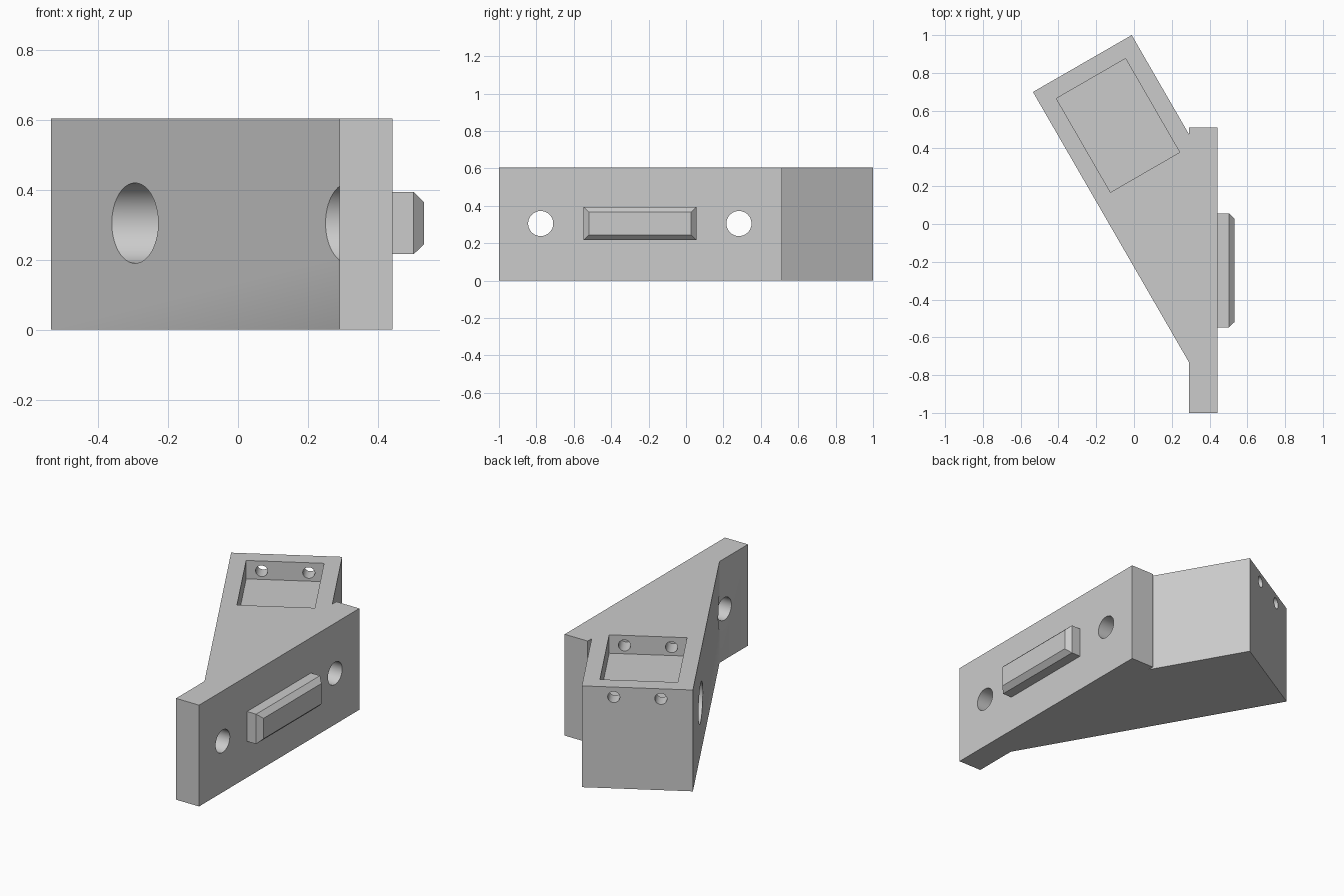
import bpy, bmesh, math
from mathutils import Vector, Matrix

if "Cube" in bpy.data.objects:
    bpy.data.objects.remove(bpy.data.objects["Cube"])

H = 0.605                      # overall height
BACK, FACE = 0.291, 0.443      # mounting plate thickness range in x
BOLT_Y, MID_Z = (-0.777, 0.283), 0.305

grey = bpy.data.materials.new("plain grey")
grey.diffuse_color = (0.6, 0.6, 0.6, 1)
grey.use_nodes = True
grey.node_tree.nodes["Principled BSDF"].inputs["Base Color"].default_value = grey.diffuse_color


def make(name, bm):
    bmesh.ops.recalc_face_normals(bm, faces=bm.faces)
    me = bpy.data.meshes.new(name)
    bm.to_mesh(me)
    bm.free()
    me.materials.append(grey)
    ob = bpy.data.objects.new(name, me)
    bpy.context.collection.objects.link(ob)
    return ob


def prism(name, pts, z0, z1):
    bm = bmesh.new()
    f = bm.faces.new([bm.verts.new((x, y, z0)) for x, y in pts])
    r = bmesh.ops.extrude_face_region(bm, geom=[f])
    top = [v for v in r["geom"] if isinstance(v, bmesh.types.BMVert)]
    bmesh.ops.translate(bm, verts=top, vec=(0, 0, z1 - z0))
    return make(name, bm)


def rod(name, a, b, r):
    a, b = Vector(a), Vector(b)
    bm = bmesh.new()
    m = Matrix.Translation((a + b) / 2) @ (b - a).to_track_quat('Z', 'Y').to_matrix().to_4x4()
    bmesh.ops.create_cone(bm, cap_ends=True, segments=64, radius1=r, radius2=r,
                          depth=(b - a).length, matrix=m)
    return make(name, bm)


# arm directions: along the arm (outwards), across the arm
along = Vector((-0.5, math.sqrt(0.75)))
across = Vector((math.sqrt(0.75), 0.5))
corner = Vector((-0.535, 0.699))


def arm(w, d):
    """Point on the arm: w across from the left edge, d back from the end."""
    return corner + across * w - along * d


# bracket body: plate and angled arm in one outline
body = prism("bracket_body", [
    (FACE, -1), (FACE, 0.512), (BACK, 0.512), (BACK, 0.475), (-0.012, 1.0),
    tuple(corner), (BACK, -0.732), (BACK, -1)], 0, H)

cutters = []
# shallow rectangular pocket in the top of the arm
cutters.append(prism("pocket_cutter", [arm(w, d) for w, d in
               ((0.09, 0.092), (0.513, 0.092), (0.513, 0.665), (0.09, 0.665))], H - 0.11, H + 0.1))
# bolt holes through the plate, with wide access bores behind them
for y in BOLT_Y:
    cutters.append(rod("bore_cutter", (-1, y, MID_Z), (BACK, y, MID_Z), 0.115))
    cutters.append(rod("bolt_cutter", (BACK - 0.1, y, MID_Z), (FACE + 0.1, y, MID_Z), 0.067))
# two small pin holes running along the arm through the pocket
for w in (0.174, 0.43):
    a, b = arm(w, -0.1), arm(w, 0.78)
    cutters.append(rod("pin_cutter", (a.x, a.y, H - 0.06), (b.x, b.y, H - 0.06), 0.033))

for c in cutters:
    c.hide_render = True
    m = body.modifiers.new(c.name, 'BOOLEAN')
    m.operation, m.solver, m.object = 'DIFFERENCE', 'EXACT', c

# bake the cuts and remove the cutters
dg = bpy.context.evaluated_depsgraph_get()
cut = bpy.data.meshes.new_from_object(body.evaluated_get(dg))
body.modifiers.clear()
body.data = cut
for c in cutters:
    bpy.data.objects.remove(c)

# locating tab with chamfered front
bm = bmesh.new()
rings = []
for x, inset in ((FACE, 0), (0.503, 0), (0.532, 0.028)):
    y0, y1, z0, z1 = -0.547 + inset, 0.056 - inset, 0.216 + inset, 0.394 - inset
    rings.append([bm.verts.new((x, y, z)) for y, z in ((y0, z0), (y1, z0), (y1, z1), (y0, z1))])
for p, q in zip(rings, rings[1:]):
    for i in range(4):
        j = (i + 1) % 4
        bm.faces.new((p[i], p[j], q[j], q[i]))
bm.faces.new(rings[0])
bm.faces.new(rings[-1])
make("locating_tab", bm)

# smooth hole walls, keep edges sharp
bpy.ops.object.select_all(action='DESELECT')
body.select_set(True)
bpy.context.view_layer.objects.active = body
bpy.ops.object.shade_smooth_by_angle(angle=math.radians(30))
